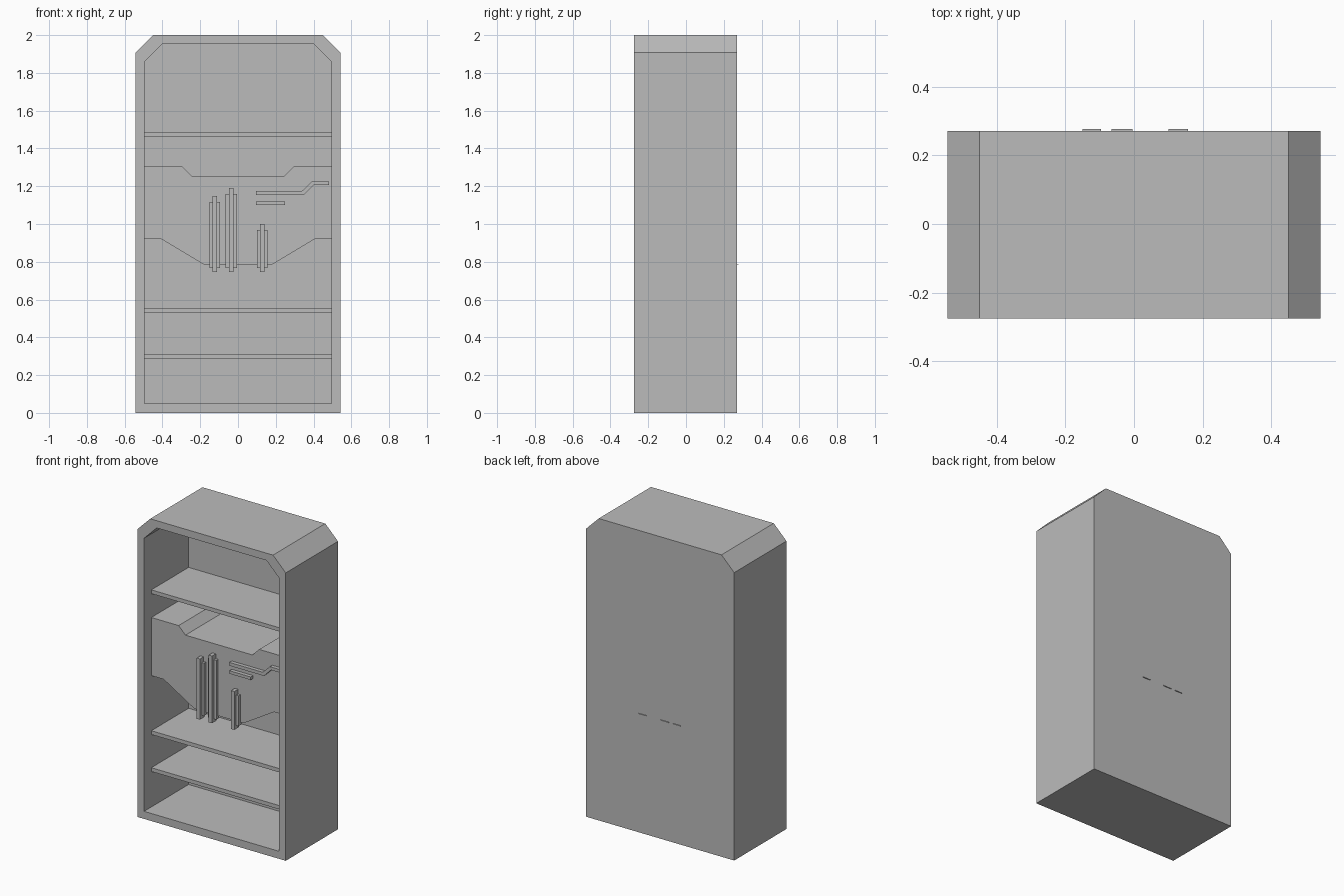
import bpy, bmesh

cube = bpy.data.objects.get("Cube")
if cube:
    bpy.data.objects.remove(cube, do_unlink=True)

# Single flat grey
grey = bpy.data.materials.new("plain_grey")
grey.use_nodes = True
colour = (0.5, 0.5, 0.5, 1)
grey.diffuse_color = colour
grey.node_tree.nodes["Principled BSDF"].inputs["Base Color"].default_value = colour

FRONT, BACK = -0.276, 0.271
INNER_BACK = 0.19
PANEL = -0.2


def finish(name, bm):
    bmesh.ops.recalc_face_normals(bm, faces=bm.faces)
    mesh = bpy.data.meshes.new(name)
    bm.to_mesh(mesh)
    bm.free()
    mesh.materials.append(grey)
    obj = bpy.data.objects.new(name, mesh)
    bpy.context.collection.objects.link(obj)
    return obj


def ring(bm, profile, y):
    return [bm.verts.new((x, y, z)) for x, z in profile]


def bridge(bm, a, b):
    for i in range(len(a)):
        j = (i + 1) % len(a)
        bm.faces.new((a[i], a[j], b[j], b[i]))


def prism(name, profile, y0, y1):
    """Extrude an x-z profile along y."""
    bm = bmesh.new()
    a, b = ring(bm, profile, y0), ring(bm, profile, y1)
    bm.faces.new(a)
    bm.faces.new(b)
    bridge(bm, a, b)
    return finish(name, bm)


def box(name, x0, x1, z0, z1, y0, y1):
    return prism(name, [(x0, z0), (x1, z0), (x1, z1), (x0, z1)], y0, y1)


def arch(half, bottom, top, cut):
    """Rectangle with chamfered top corners."""
    return [(-half, bottom), (half, bottom), (half, top - cut),
            (half - cut, top), (cut - half, top), (-half, top - cut)]


# Cabinet shell: back, sides, front rim and recessed interior
bm = bmesh.new()
outer, inner = arch(0.543, 0, 2, 0.093), arch(0.495, 0.05, 1.952, 0.093)
loops = [ring(bm, outer, BACK), ring(bm, outer, FRONT),
         ring(bm, inner, FRONT), ring(bm, inner, INNER_BACK)]
for a, b in zip(loops, loops[1:]):
    bridge(bm, a, b)
bm.faces.new(loops[0])
bm.faces.new(loops[-1])
finish("cabinet_shell", bm)

# Shelves
for name, z in (("lower", 0.285), ("middle", 0.53), ("upper", 1.463)):
    box(name + "_shelf", -0.495, 0.495, z, z + 0.025, PANEL, INNER_BACK)

# Central block with stepped top and tapered underside
half = [(0.18, 0.785), (0.405, 0.92), (0.495, 0.92),
        (0.495, 1.305), (0.295, 1.305), (0.245, 1.255)]
prism("central_block", half + [(-x, z) for x, z in reversed(half)], PANEL, INNER_BACK)

# Vertical bar clusters: wide rear bar, narrow front bar, thin plate through the back
for name, x, w, top in (("left", 0.129, 0.028, 0.968),
                        ("centre", -0.035, 0.03, 1.159),
                        ("right", -0.123, 0.027, 1.116)):
    box(name + "_bar_base", x - w, x + w, 0.767, top, PANEL - 0.02, PANEL + 0.01)
    box(name + "_bar_ridge", x - 0.012, x + 0.012, 0.746, top + 0.032,
        PANEL - 0.04, PANEL + 0.01)
    box(name + "_bar_tab", x - w, x + w, 0.785, 0.789, PANEL, 0.277)

# Raised conduits
box("short_conduit", 0.095, 0.25, 1.1, 1.12, PANEL - 0.025, PANEL + 0.01)
prism("bent_conduit", [(0.095, 1.153), (0.347, 1.153), (0.4, 1.206), (0.482, 1.206),
                       (0.482, 1.226), (0.391, 1.226), (0.339, 1.175), (0.095, 1.175)],
      PANEL - 0.025, PANEL + 0.01)
